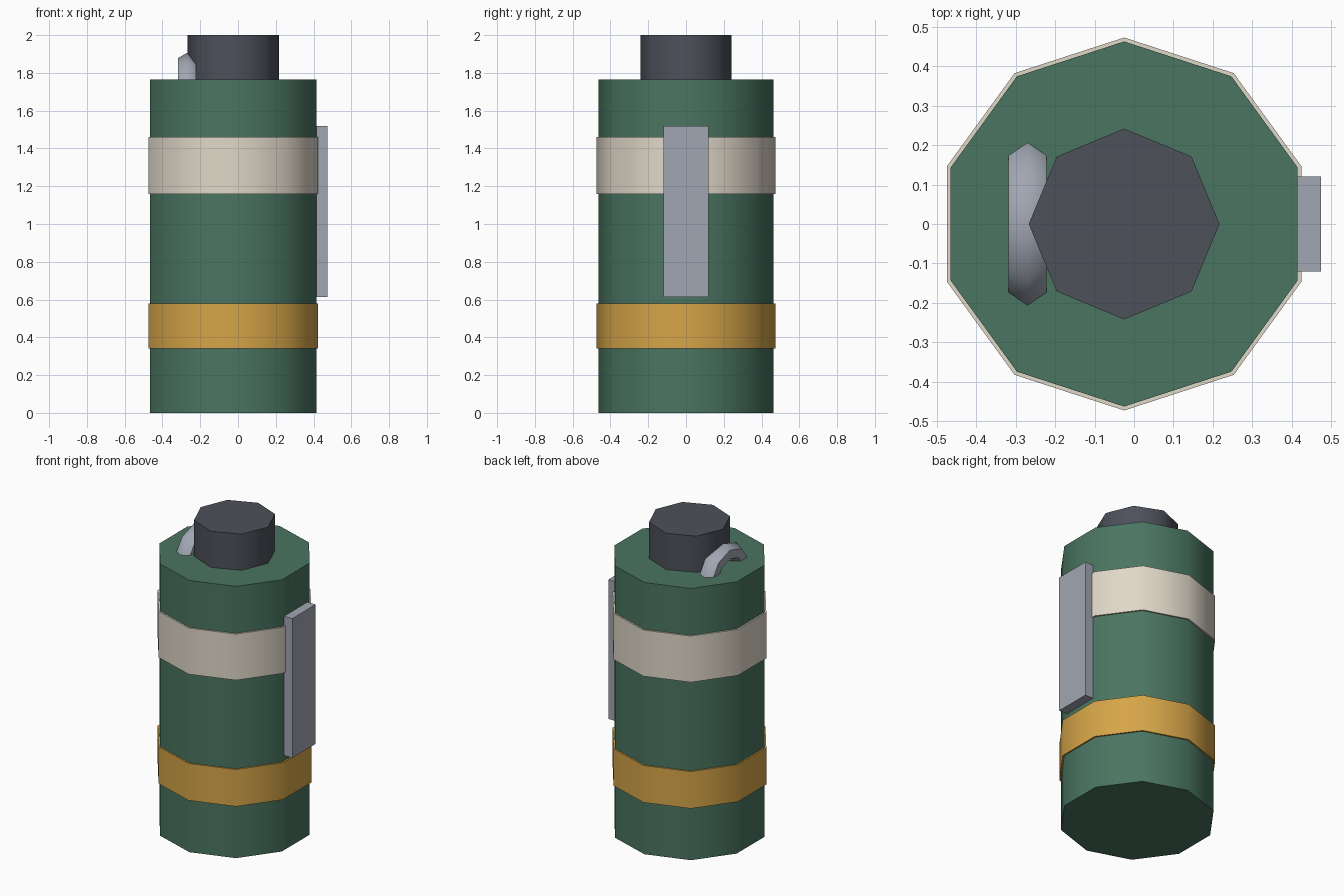
import bpy
import math

cube = bpy.data.objects.get("Cube")
if cube:
    bpy.data.objects.remove(cube, do_unlink=True)

AXIS_X = -0.025  # the canister axis sits beside the side lever


def material(name, hex_code):
    """Flat material from an sRGB hex code, stored as linear."""
    srgb = [int(hex_code[i:i + 2], 16) / 255 for i in (0, 2, 4)]
    colour = [((c + 0.055) / 1.055) ** 2.4 for c in srgb] + [1.0]
    mat = bpy.data.materials.new(name)
    mat.use_nodes = True
    mat.diffuse_color = colour
    mat.node_tree.nodes["Principled BSDF"].inputs["Base Color"].default_value = colour
    return mat


green = material("canister green", "4A7561")
cream = material("cream", "E0D8C8")
gold = material("gold", "D6A548")
steel = material("steel grey", "A0A6B2")
charcoal = material("charcoal", "4E515B")


def finish(name, mat, smooth=True):
    obj = bpy.context.object
    obj.name = name
    obj.data.materials.append(mat)
    if smooth:
        bpy.ops.object.shade_smooth_by_angle(angle=math.radians(60))
    return obj


def drum(name, mat, sides, radius, bottom, top):
    """Upright faceted cylinder on the canister axis."""
    turn = math.pi / 2 if sides == 8 else 0
    bpy.ops.mesh.primitive_cylinder_add(
        vertices=sides, radius=radius, depth=top - bottom,
        location=(AXIS_X, 0, (bottom + top) / 2), rotation=(0, 0, turn))
    return finish(name, mat)


# Canister, painted bands and fuse cap
drum("canister_body", green, 10, 0.463, 0, 1.765)
drum("upper_band", cream, 10, 0.473, 1.16, 1.46)
drum("lower_band", gold, 10, 0.473, 0.34, 0.58)
drum("fuse_cap", charcoal, 8, 0.242, 1.70, 2.0)

# Safety lever on the model's left side
bpy.ops.mesh.primitive_cube_add(size=1, location=(0.444, 0, 1.067))
bpy.context.object.scale = (0.06, 0.24, 0.905)
bpy.ops.object.transform_apply(location=False, rotation=False, scale=True)
finish("safety_lever", steel, smooth=False)

# Pull ring, half sunk into the canister top
bpy.ops.mesh.primitive_torus_add(
    major_segments=10, minor_segments=6, major_radius=0.175, minor_radius=0.056,
    location=(-0.27, 0, 1.675), rotation=(0, math.pi / 2, 0))
finish("pull_ring", steel)
